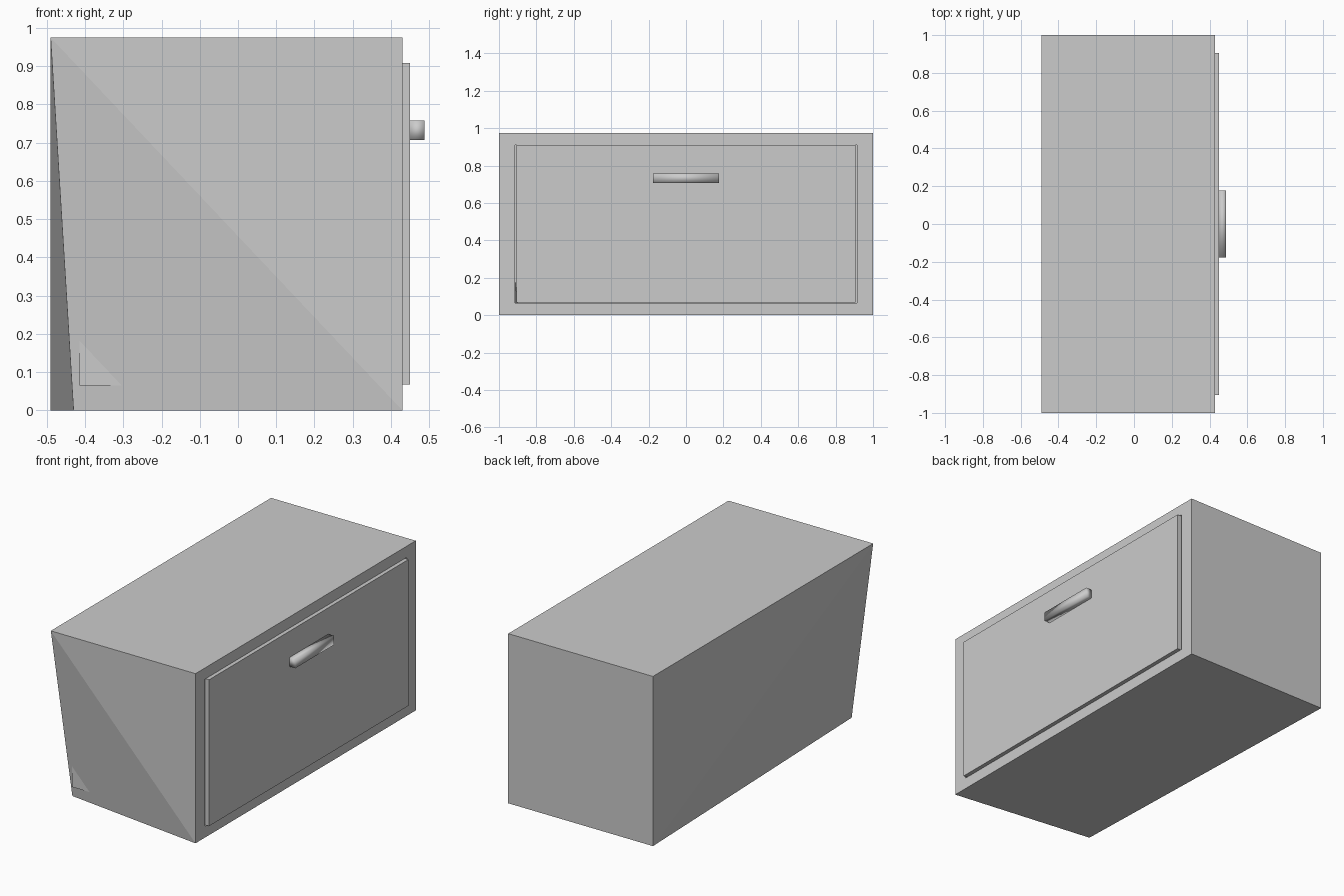
import bpy, bmesh

if "Cube" in bpy.data.objects:
    bpy.data.objects.remove(bpy.data.objects["Cube"])


def box_verts(bm, lo, hi):
    """Eight corners, indexed by x*4 + y*2 + z (0 = low, 1 = high)."""
    return [bm.verts.new((x, y, z)) for x in (lo[0], hi[0])
            for y in (lo[1], hi[1]) for z in (lo[2], hi[2])]


FACES = {"-x": (0, 1, 3, 2), "+x": (4, 6, 7, 5), "-y": (0, 4, 5, 1),
         "+y": (2, 3, 7, 6), "-z": (0, 2, 6, 4), "+z": (1, 5, 7, 3)}


def add_faces(bm, v, skip=(), inward=False):
    for key, idx in FACES.items():
        if key not in skip:
            f = [v[i] for i in idx]
            bm.faces.new(f[::-1] if inward else f)


def finish(bm, name, smooth=False):
    me = bpy.data.meshes.new(name)
    for f in bm.faces:
        f.smooth = smooth
    bm.to_mesh(me)
    bm.free()
    ob = bpy.data.objects.new(name, me)
    bpy.context.collection.objects.link(ob)
    return ob


# Cabinet: hollow carcass, one rear bottom corner pulled inwards
bm = bmesh.new()
outer = box_verts(bm, (-0.49, -1, 0), (0.43, 1, 0.975))
outer[0].co = (-0.43, -0.89, 0)
add_faces(bm, outer, skip=("+x", "-y", "-x", "-z"))
for a in ((0, 4, 1), (1, 4, 5), (0, 1, 2), (1, 3, 2), (0, 2, 4), (2, 6, 4)):
    bm.faces.new([outer[i] for i in a])
# Drawer cavity, its corner just breaking through the side
inner = box_verts(bm, (-0.415, -0.914, 0.065), (0.43, 0.914, 0.911))
add_faces(bm, inner, skip=("+x",), inward=True)
# Rim around the opening
ring = (4, 6, 7, 5)
for a, b in zip(ring, ring[1:] + ring[:1]):
    bm.faces.new((outer[a], outer[b], inner[b], inner[a]))
finish(bm, "cabinet")

# Drawer: open-topped tray whose front stands slightly proud
bm = bmesh.new()
front = box_verts(bm, (0.40, -0.905, 0.068), (0.45, 0.905, 0.909))
add_faces(bm, front)
tray = box_verts(bm, (-0.40, -0.89, 0.08), (0.40, 0.89, 0.80))
add_faces(bm, tray, skip=("+z", "+x"))
finish(bm, "drawer")

# Handle: plain bar with soft shading
bm = bmesh.new()
add_faces(bm, box_verts(bm, (0.45, -0.177, 0.707), (0.488, 0.177, 0.758)))
finish(bm, "handle", smooth=True)
